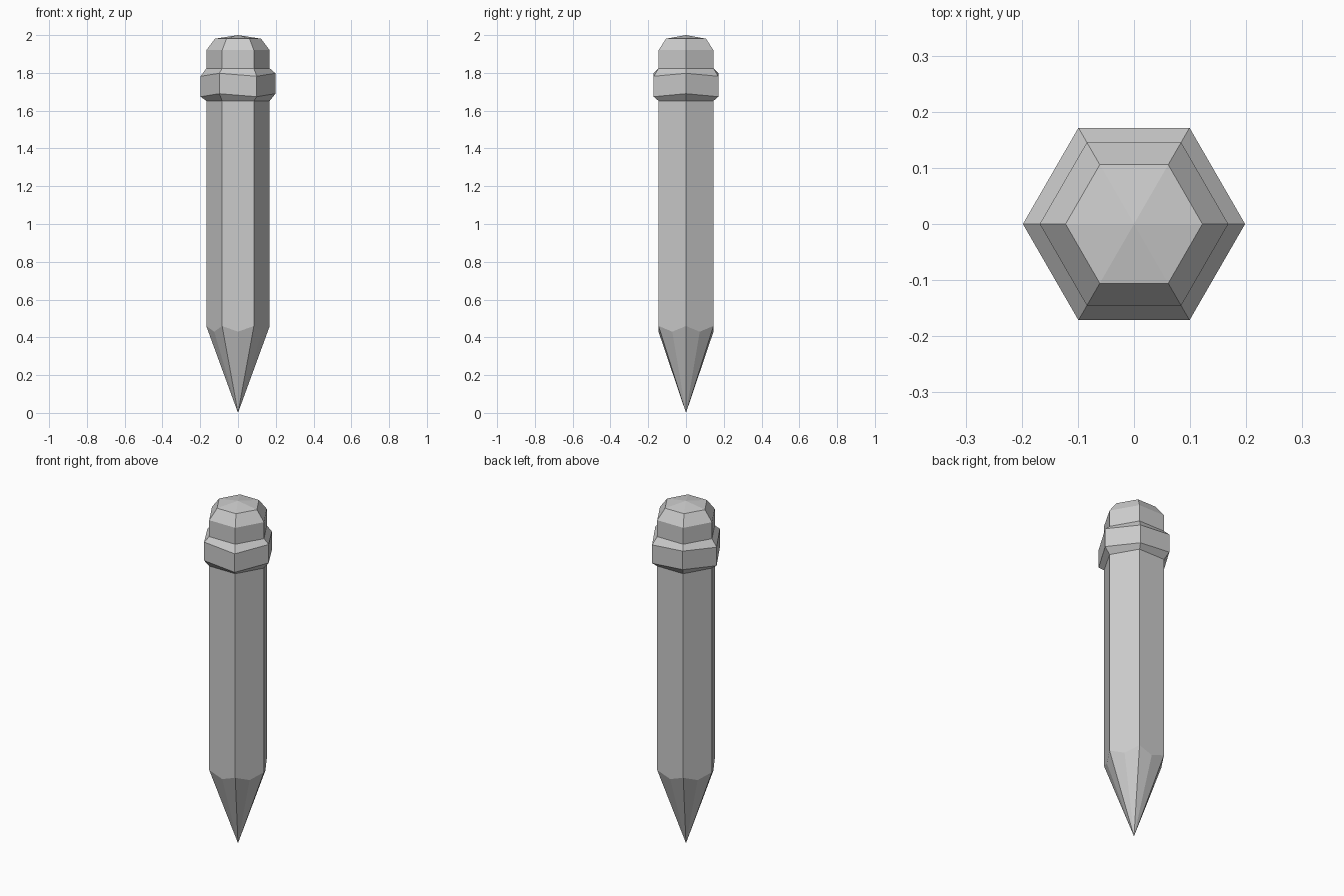
import bpy
import bmesh
from math import cos, sin, pi

if "Cube" in bpy.data.objects:
    bpy.data.objects.remove(bpy.data.objects["Cube"])


def ring(bm, r, z, zig=0.0, drop=None):
    """Hexagonal ring; zig alternates corner heights, drop adds lowered mid-side points."""
    n = 6 if drop is None else 12
    verts = []
    for i in range(n):
        a = 2 * pi * i / n
        if drop is None:
            rad, h = r, z + (zig if i % 2 == 0 else -zig)
        elif i % 2 == 0:
            rad, h = r, z
        else:
            rad, h = r * cos(pi / 6), z - drop
        verts.append(bm.verts.new((rad * cos(a), rad * sin(a), h)))
    return verts


def loft(name, rows, bottom=None, top=None):
    """Skin rings from bottom to top, with optional apex points."""
    bm = bmesh.new()
    rings = [ring(bm, *row) for row in rows]
    for lo, up in zip(rings, rings[1:]):
        n = len(lo)
        for i in range(n):
            j = (i + 1) % n
            bm.faces.new((lo[i], lo[j], up[j], up[i]))
    for z, rim, flip in ((bottom, rings[0], True), (top, rings[-1], False)):
        if z is None:
            continue
        apex = bm.verts.new((0, 0, z))
        for i in range(len(rim)):
            a, b = rim[i], rim[(i + 1) % len(rim)]
            bm.faces.new((b, a, apex) if flip else (a, b, apex))
    mesh = bpy.data.meshes.new(name)
    bm.to_mesh(mesh)
    bm.free()
    obj = bpy.data.objects.new(name, mesh)
    bpy.context.collection.objects.link(obj)
    return obj


R = 0.168

# Sharpened point with scalloped upper edge
loft("sharpened_point", [(R, 0.46, 0, 0.03)], bottom=0.0)

# Hexagonal shaft
loft("shaft", [(R, 0.46, 0, 0.03), (R, 1.652, 0, 0.0)])

# Metal collar with slightly uneven corners
loft("collar", [(R, 1.652), (0.198, 1.682, 0.008),
                (0.198, 1.79, 0.008), (R, 1.824)])

# Eraser with chamfered, gently peaked top
loft("eraser", [(R, 1.824), (R, 1.92), (0.122, 1.981)], top=2.0)
